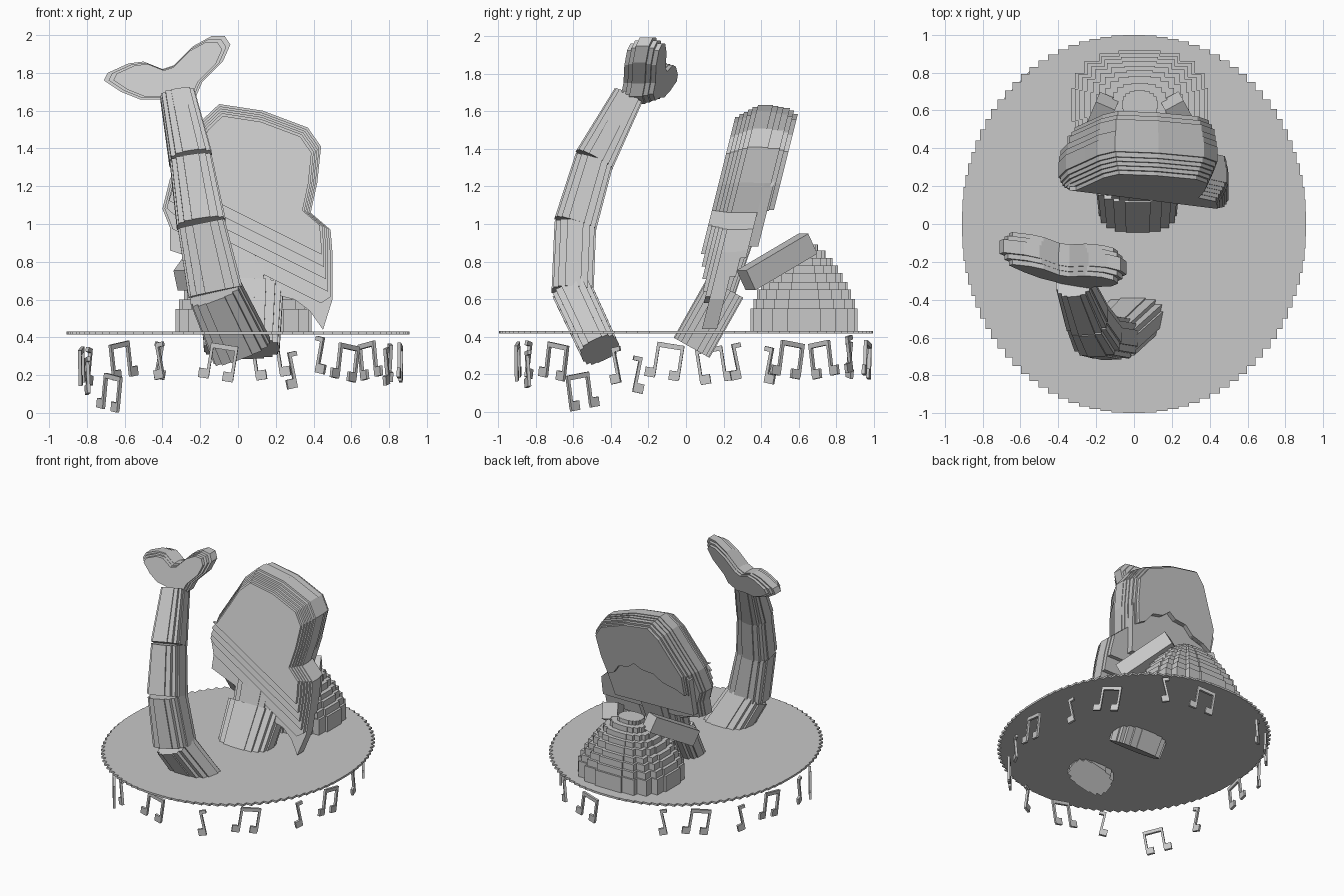
import bpy, bmesh, math
from mathutils import Matrix, Vector

if "Cube" in bpy.data.objects:
    bpy.data.objects.remove(bpy.data.objects["Cube"])

grey = bpy.data.materials.new("stone grey")
grey.diffuse_color = (0.58, 0.58, 0.58, 1)
grey.use_nodes = True
grey.node_tree.nodes["Principled BSDF"].inputs["Base Color"].default_value = grey.diffuse_color


def finish(name, bm):
    bmesh.ops.remove_doubles(bm, verts=bm.verts, dist=1e-5)
    bmesh.ops.recalc_face_normals(bm, faces=bm.faces)
    me = bpy.data.meshes.new(name)
    bm.to_mesh(me)
    bm.free()
    me.materials.append(grey)
    ob = bpy.data.objects.new(name, me)
    bpy.context.collection.objects.link(ob)
    return ob


def loft(bm, a, b):
    """Closed prism between two matching rings of points."""
    va, vb = [bm.verts.new(p) for p in a], [bm.verts.new(p) for p in b]
    n = len(a)
    bm.faces.new(va[::-1])
    bm.faces.new(vb)
    for i in range(n):
        j = (i + 1) % n
        bm.faces.new((va[i], va[j], vb[j], vb[i]))


def stair(rx, ry, n):
    """Ellipse outline made of right-angled steps."""
    pts = [(rx * math.cos(2 * math.pi * k / n), ry * math.sin(2 * math.pi * k / n)) for k in range(n)]
    out = []
    for k in range(n):
        p, q = pts[k], pts[(k + 1) % n]
        out += [p, (max(p[0], q[0], key=abs), max(p[1], q[1], key=abs))]
    return out


def tube(name, a, b, ra, rb, n=16):
    """Stepped column from a to b with its wide axis along x."""
    a, b = Vector(a), Vector(b)
    z = (b - a).normalized()
    x = (Vector((1, 0, 0)) - z * z.x).normalized()
    y = z.cross(x)
    bm = bmesh.new()
    loft(bm, [a + x * u + y * v for u, v in stair(*ra, n)],
         [b + x * u + y * v for u, v in stair(*rb, n)])
    return finish(name, bm)


def layered(name, outline, layers, centre, depth):
    """Slabs stacked front to back: (y0, y1, scale, lowest height rule)."""
    bm = bmesh.new()
    cx, cz = centre
    for y0, y1, s, low in layers:
        ring = []
        for x, z in outline:
            x, z = cx + (x - cx) * s, cz + (z - cz) * s
            ring.append((x, max(z, low(x))))
        # drop repeated points left by the height rule
        ring = [p for i, p in enumerate(ring) if math.dist(p, ring[i - 1]) > 1e-3]
        loft(bm, [(x, depth(x, z) + y0, z) for x, z in ring],
             [(x, depth(x, z) + y1, z) for x, z in ring])
    return finish(name, bm)


# Water disc
tube("water_disc", (0, 0, 0.415), (0, 0, 0.43), (0.907, 0.997), (0.907, 0.997), 96)

# Tail segments, each a little slimmer than the one below
path = [(0.02, -0.46, 0.33), (-0.12, -0.605, 0.64), (-0.195, -0.59, 1.0),
        (-0.25, -0.49, 1.34), (-0.32, -0.31, 1.68)]
radii = [(0.16, 0.105), (0.145, 0.112), (0.13, 0.115), (0.115, 0.108), (0.095, 0.085)]
for i in range(4):
    tube(f"tail_segment_{i + 1}", path[i], path[i + 1], radii[i],
         [r * 0.97 for r in radii[i + 1]])

# Tail fin
fin = [(-0.42, 1.66), (-0.32, 1.64), (-0.22, 1.68), (-0.19, 1.75), (-0.08, 1.86), (-0.04, 1.95),
       (-0.07, 1.995), (-0.14, 1.995), (-0.24, 1.94), (-0.34, 1.84), (-0.4, 1.82), (-0.5, 1.86),
       (-0.58, 1.85), (-0.69, 1.80), (-0.71, 1.76), (-0.62, 1.70), (-0.52, 1.66)]
anywhere = lambda x: -9
layered("tail_fin", fin,
        [(-0.085, -0.06, 0.86, anywhere), (-0.06, -0.035, 0.93, anywhere), (-0.035, 0.035, 1, anywhere),
         (0.035, 0.06, 0.93, anywhere), (0.06, 0.085, 0.86, anywhere)],
        (-0.35, 1.77), lambda x, z: -0.20 - 0.25 * (x + 0.35) + 0.3 * (z - 1.8))

# Hair, leaning backwards, with a long lock on the right
hair = [(-0.1, 1.635), (0.13, 1.60), (0.37, 1.51), (0.44, 1.41), (0.42, 1.22), (0.385, 1.06),
        (0.49, 0.97), (0.5, 0.85), (0.5, 0.6), (0.45, 0.44), (0.38, 0.54), (0.3, 0.60), (0.22, 0.62),
        (0.1, 0.70), (-0.02, 0.74), (-0.15, 0.79), (-0.36, 0.86), (-0.36, 0.98), (-0.4, 1.08),
        (-0.36, 1.24), (-0.26, 1.42), (-0.19, 1.55)]
slope = lambda c: (lambda x: c - 0.5 * x)
level = lambda c: (lambda x: c)
lean = lambda x, z: 0.335 + 0.25 * (z - 1.2)
layered("hair", hair,
        [(-0.165, -0.145, 0.87, slope(1.06)), (-0.145, -0.125, 0.90, slope(1.0)),
         (-0.125, -0.105, 0.925, slope(0.94)), (-0.105, -0.085, 0.95, slope(0.88)),
         (-0.085, -0.06, 0.975, slope(0.8)), (-0.06, 0.02, 1, anywhere),
         (0.02, 0.05, 0.99, level(0.72)), (0.05, 0.08, 0.975, level(0.82))],
        (0.05, 1.15), lean)

# Face, filling the open side under the fringe
face = [(-0.34, 0.9), (0.34, 0.88), (0.4, 1.2), (0.36, 1.4), (-0.2, 1.4), (-0.35, 1.2)]
layered("face", face, [(0.05, 0.13, 1, anywhere)], (0.05, 1.15), lean)

# Fringe with a jagged lower edge, and a side lock next to the face
fringe = [(-0.1, 1.635), (0.13, 1.60), (0.37, 1.51), (0.44, 1.41), (0.42, 1.22), (0.38, 1.06),
          (0.32, 1.09), (0.26, 1.17), (0.16, 1.19), (0.1, 1.24), (0.03, 1.2), (-0.08, 1.19),
          (-0.16, 1.13), (-0.28, 1.1), (-0.36, 1.06), (-0.36, 1.24), (-0.26, 1.42), (-0.19, 1.55)]
layered("fringe", fringe,
        [(0.08, 0.115, 0.96, anywhere), (0.115, 0.14, 0.93, anywhere), (0.14, 0.165, 0.89, anywhere)],
        (0.05, 1.2), lean)

# Torso
tube("waist", (0.02, 0.03, 0.34), (0.02, 0.21, 0.66), (0.20, 0.11), (0.22, 0.11), 20)
tube("chest", (0.02, 0.14, 0.5), (0.04, 0.29, 0.98), (0.17, 0.075), (0.2, 0.09), 20)

# Arms reaching inwards to the rock
for name, a, b in (("left_arm", (-0.28, 0.32, 0.70), (-0.14, 0.65, 0.895)),
                   ("right_arm", (0.38, 0.32, 0.70), (0.20, 0.65, 0.895))):
    a, b = Vector(a), Vector(b)
    rot = (b - a).to_track_quat('Y', 'Z').to_matrix().to_4x4()
    bm = bmesh.new()
    bmesh.ops.create_cube(bm, size=1, matrix=Matrix.Translation((a + b) / 2) @ rot
                          @ Matrix.Diagonal((0.11, (b - a).length, 0.12, 1)))
    finish(name, bm)

# Rock, a dome of stacked layers
bm = bmesh.new()
rock = [(0.42, 1.0), (0.55, 0.95), (0.60, 0.88), (0.65, 0.81), (0.69, 0.72),
        (0.74, 0.63), (0.78, 0.53), (0.82, 0.40), (0.86, 0.26)]
for i, (z, s) in enumerate(rock):
    top = rock[i + 1][0] if i + 1 < len(rock) else 0.89
    ring = [(0.03 + x, 0.63 + y) for x, y in stair(0.36 * s, 0.285 * s, 20)]
    loft(bm, [(x, y, z) for x, y in ring], [(x, y, top) for x, y in ring])
finish("rock", bm)

# Music notes hanging around the rim: stem tops, heads, beams and flags as (x, z, width, height, roll)
single = [(0, -0.09, 0.016, 0.18), (-0.02, -0.165, 0.055, 0.05), (0.02, -0.012, 0.04, 0.024)]
double = [(-0.065, -0.09, 0.016, 0.18), (0.065, -0.09, 0.016, 0.18), (0, -0.012, 0.146, 0.026),
          (-0.087, -0.165, 0.055, 0.05), (0.043, -0.165, 0.055, 0.05)]
places = [("double", -0.07, -0.90, 0.37), ("single", 0.27, -0.85, 0.33), ("double", 0.59, -0.68, 0.37),
          ("single", 0.78, -0.39, 0.35), ("double", 0.86, -0.08, 0.37), ("single", 0.81, 0.25, 0.37),
          ("double", 0.68, 0.57, 0.38), ("single", 0.45, 0.86, 0.41), ("double", 0.14, 0.97, 0.38),
          ("single", -0.40, 0.88, 0.38), ("double", -0.63, 0.71, 0.38), ("single", -0.78, 0.46, 0.35),
          ("double", -0.83, 0.12, 0.35), ("single", -0.80, -0.24, 0.30), ("double", -0.66, -0.58, 0.21),
          ("single", -0.43, -0.83, 0.38)]
for i, (kind, px, py, top) in enumerate(places):
    yaw = math.atan2(py / 1.0, px / 0.83) + math.pi / 2
    roll = math.radians(9 if kind == "double" else -12)
    frame = (Matrix.Translation((px, py, top - 0.01)) @ Matrix.Rotation(yaw, 4, 'Z')
             @ Matrix.Rotation(roll, 4, 'Y'))
    bm = bmesh.new()
    for x, z, w, h in (double if kind == "double" else single):
        bmesh.ops.create_cube(bm, size=1, matrix=frame @ Matrix.Translation((x, 0, z))
                              @ Matrix.Diagonal((w, 0.018, h, 1)))
    finish(f"{kind}_note_{i + 1}", bm)
